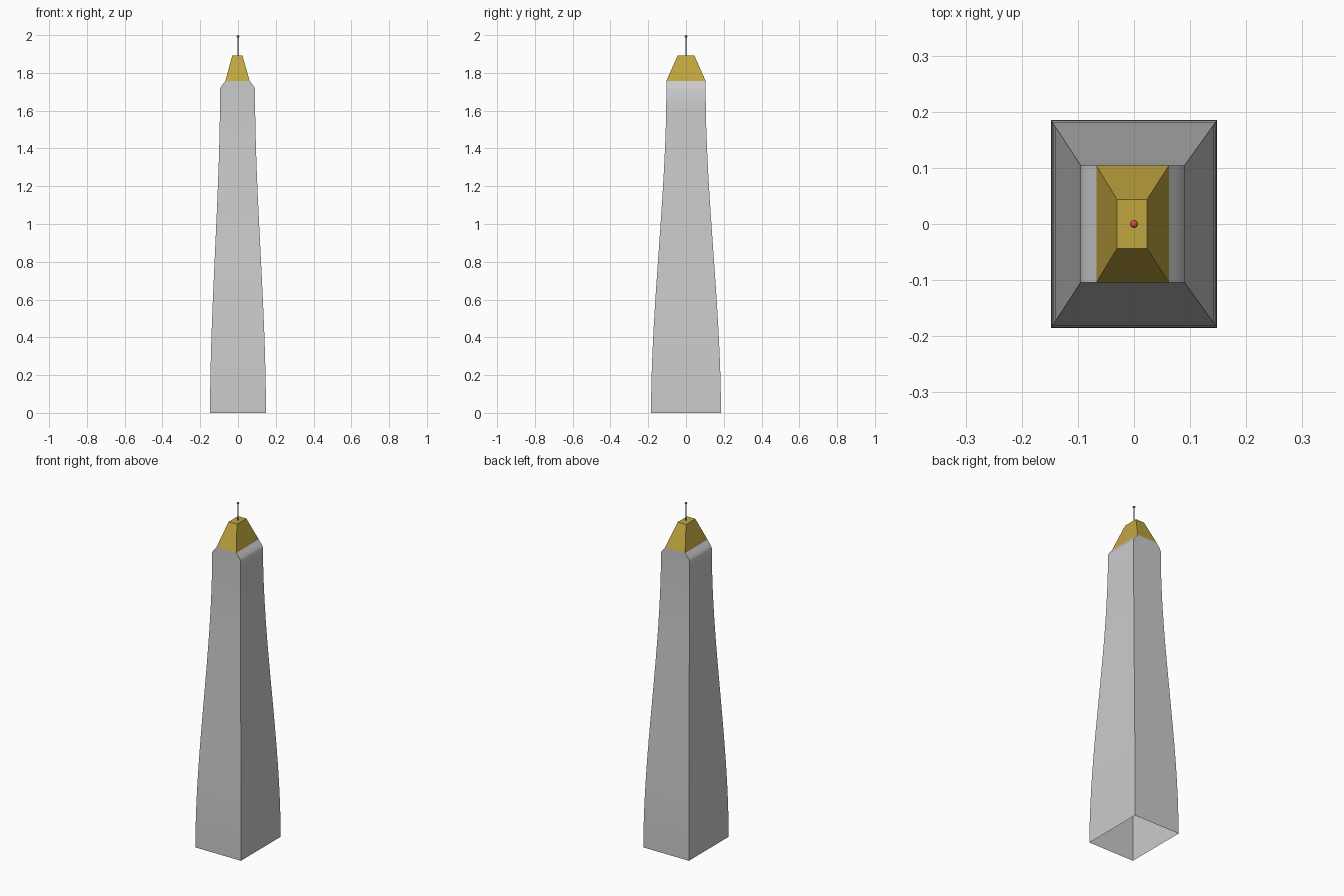
import bpy, bmesh, math

if "Cube" in bpy.data.objects:
    bpy.data.objects.remove(bpy.data.objects["Cube"])


def material(name, color):
    m = bpy.data.materials.new(name)
    m.diffuse_color = (*color, 1)
    m.use_nodes = True
    m.node_tree.nodes["Principled BSDF"].inputs["Base Color"].default_value = m.diffuse_color
    return m


def loft(name, rings, cap_top=False, mat=None):
    """Skin stacked rectangles given as (z, half_x, half_y, centre_x)."""
    bm = bmesh.new()
    loops = []
    for z, hx, hy, cx in rings:
        loops.append([bm.verts.new((cx + sx * hx, sy * hy, z))
                      for sx, sy in ((-1, -1), (1, -1), (1, 1), (-1, 1))])
    for a, b in zip(loops, loops[1:]):
        for i in range(4):
            j = (i + 1) % 4
            bm.faces.new((a[i], a[j], b[j], b[i]))
    if cap_top:
        bm.faces.new(loops[-1])
    me = bpy.data.meshes.new(name)
    bm.to_mesh(me)
    bm.free()
    ob = bpy.data.objects.new(name, me)
    bpy.context.collection.objects.link(ob)
    if mat:
        me.materials.append(mat)
    return ob


def smooth(ob, angle):
    bpy.ops.object.select_all(action='DESELECT')
    ob.select_set(True)
    bpy.context.view_layer.objects.active = ob
    bpy.ops.object.shade_smooth_by_angle(angle=math.radians(angle))


gold = material("gold", (0.53, 0.38, 0.05))
dark = material("dark_metal", (0.15, 0.15, 0.15))
red = material("red", (0.7, 0.08, 0.06))

# Tower shaft: gentle S-shaped taper, open underneath
rings = []
steps = 16
for i in range(steps + 1):
    t = i / steps
    s = t * t * (3 - 2 * t)
    rings.append((1.715 * t, 0.148 - 0.0555 * s, 0.185 - 0.081 * s, -0.0025 * s))
# Shoulders slope in on the left and right sides only
rings += [(1.727, 0.0875, 0.104, -0.0025),
          (1.742, 0.076, 0.104, -0.0025),
          (1.757, 0.0645, 0.104, -0.0025)]
smooth(loft("tower_shaft", rings), 30)

# Golden roof: truncated pyramid
loft("roof", [(1.757, 0.0645, 0.104, -0.0025), (1.892, 0.027, 0.044, -0.0035)], True, gold)

# Antenna and its warning light
bpy.ops.mesh.primitive_cylinder_add(vertices=12, radius=0.003, depth=0.102, location=(0, 0, 1.941))
mast = bpy.context.object
mast.name = "antenna"
mast.data.materials.append(dark)
smooth(mast, 40)

bpy.ops.mesh.primitive_uv_sphere_add(segments=16, ring_count=8, radius=0.007, location=(0, 0, 1.993))
lamp = bpy.context.object
lamp.name = "warning_light"
lamp.data.materials.append(red)
smooth(lamp, 60)
